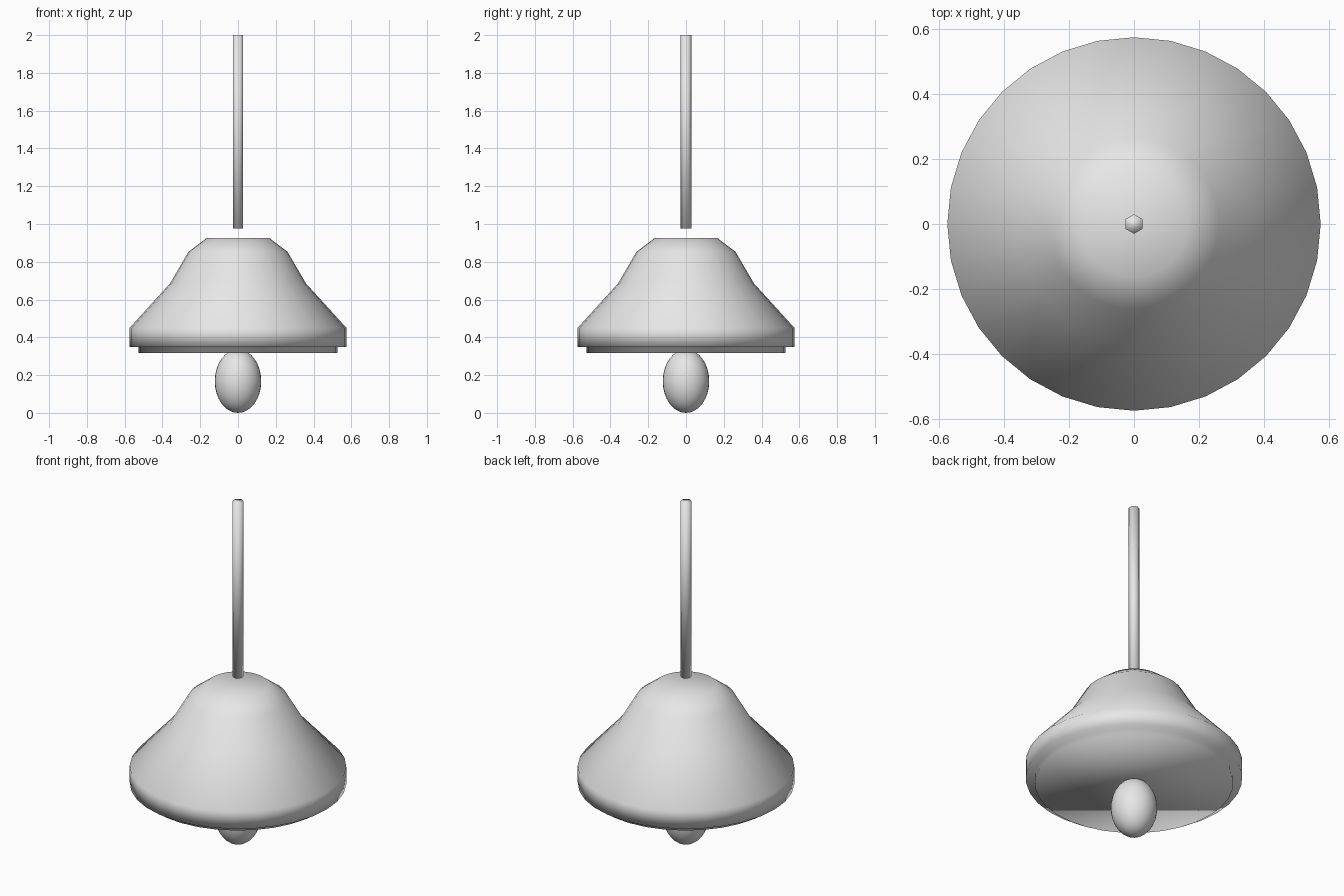
import bpy
import bmesh
from math import pi, cos, sin

cube = bpy.data.objects.get("Cube")
if cube:
    bpy.data.objects.remove(cube, do_unlink=True)

# One plain grey for the whole lamp
grey = bpy.data.materials.new("light_grey")
grey.use_nodes = True
colour = (0.8, 0.8, 0.8, 1.0)
grey.diffuse_color = colour
for node in grey.node_tree.nodes:
    if node.type == 'BSDF_PRINCIPLED':
        node.inputs["Base Color"].default_value = colour


def finish(name, bm):
    """Turn a bmesh into a smooth-shaded object."""
    bmesh.ops.recalc_face_normals(bm, faces=bm.faces[:])
    for face in bm.faces:
        face.smooth = True
    mesh = bpy.data.meshes.new(name)
    bm.to_mesh(mesh)
    bm.free()
    mesh.materials.append(grey)
    obj = bpy.data.objects.new(name, mesh)
    bpy.context.collection.objects.link(obj)
    return obj


def turned(name, profile, sides, start=0.0):
    """Turn a (radius, height) profile about z and close both ends."""
    bm = bmesh.new()
    angles = [start + 2 * pi * i / sides for i in range(sides)]
    rings = [[bm.verts.new((r * cos(a), r * sin(a), z)) for a in angles]
             for r, z in profile]
    for low, high in zip(rings, rings[1:]):
        for i in range(sides):
            j = (i + 1) % sides
            bm.faces.new((low[i], low[j], high[j], high[i]))
    bm.faces.new(rings[0][::-1])
    bm.faces.new(rings[-1])
    return finish(name, bm)


# Shade: closed underside, recessed lip, upright band and flared dome
turned("shade", [(0.526, 0.318), (0.526, 0.35), (0.574, 0.35), (0.574, 0.45),
                 (0.36, 0.685), (0.262, 0.853), (0.164, 0.927)], 32)

# Hanging rod: six-sided, floating just above the shade
turned("hanging_rod", [(0.03, 0.975), (0.03, 2.0)], 6, pi / 2)

# Bulb: egg-shaped ball under the shade
bm = bmesh.new()
bmesh.ops.create_uvsphere(bm, u_segments=32, v_segments=16, radius=1.0)
bmesh.ops.scale(bm, vec=(0.123, 0.123, 0.168), verts=bm.verts[:])
bmesh.ops.translate(bm, vec=(0, 0, 0.168), verts=bm.verts[:])
finish("bulb", bm)
